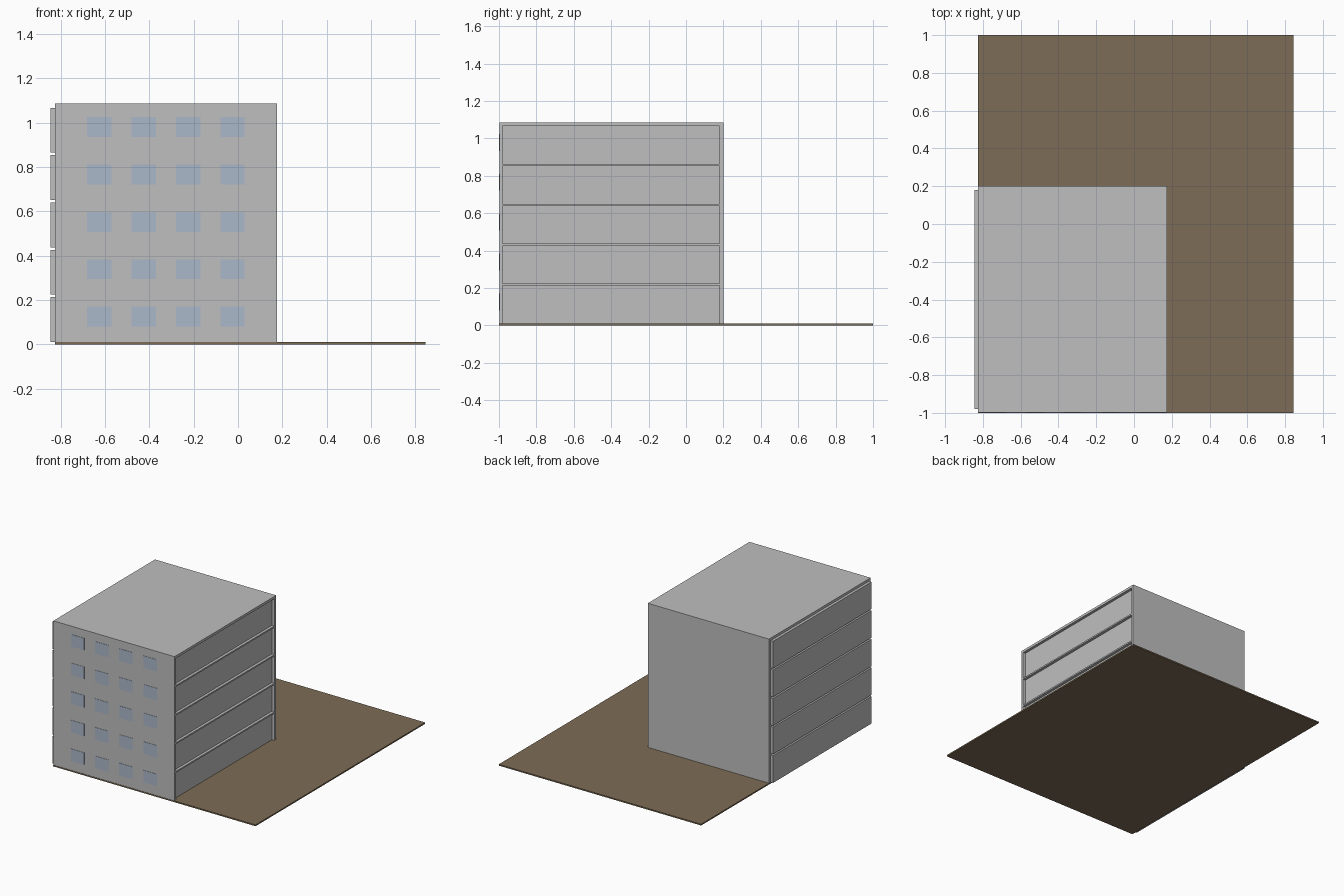
import bpy, bmesh

if "Cube" in bpy.data.objects:
    bpy.data.objects.remove(bpy.data.objects["Cube"])


def material(name, rgb):
    m = bpy.data.materials.new(name)
    m.diffuse_color = (*rgb, 1)
    m.use_nodes = True
    m.node_tree.nodes["Principled BSDF"].inputs["Base Color"].default_value = m.diffuse_color
    return m


concrete = material("concrete grey", (0.52, 0.52, 0.52))
glass = material("window blue", (0.40, 0.48, 0.59))
soil = material("soil brown", (0.205, 0.15, 0.093))


def box(name, x, y, z, mat):
    """Box between (min, max) pairs on each axis."""
    bm = bmesh.new()
    bmesh.ops.create_cube(bm, size=1)
    for v in bm.verts:
        v.co = [r[0] if c < 0 else r[1] for c, r in zip(v.co, (x, y, z))]
    me = bpy.data.meshes.new(name)
    bm.to_mesh(me)
    bm.free()
    me.materials.append(mat)
    ob = bpy.data.objects.new(name, me)
    bpy.context.collection.objects.link(ob)
    return ob


FLOORS = 5
STEP = 0.2135
LEFT, RIGHT, FRONT, BACK = -0.825, 0.175, -0.998, 0.20
BASE, ROOF = 0.01, 1.085
SHIFT = 0.02

# Ground plot
box("ground", (LEFT, 0.845), (-1, 1), (0, BASE), soil)

# Main block, with a shallow recess per floor cut into the right wall
block = box("building", (LEFT, RIGHT), (FRONT, BACK), (BASE, ROOF), concrete)
for i in range(FLOORS):
    z = BASE + i * STEP
    span_y, span_z = (-0.98, 0.18), (z, z + 0.2025)
    cut_z = (z - 0.02 if i == 0 else z, z + 0.2025)
    cutter = box(f"recess_cutter_{i + 1}", (RIGHT - SHIFT, RIGHT + 0.1), span_y, cut_z, concrete)
    cutter.hide_render = True
    cutter.hide_set(True)
    mod = block.modifiers.new(f"recess_{i + 1}", 'BOOLEAN')
    mod.operation = 'DIFFERENCE'
    mod.solver = 'EXACT'
    mod.object = cutter

    # Matching floor panel standing out from the left wall
    box(f"floor_panel_{i + 1}", (LEFT - SHIFT, LEFT), span_y, span_z, concrete)

    # Row of front windows
    for j in range(4):
        x = -0.68 + j * 0.2
        box(f"window_{i + 1}_{j + 1}", (x, x + 0.11), (-1, FRONT + 0.001),
            (z + 0.07, z + 0.16), glass)
